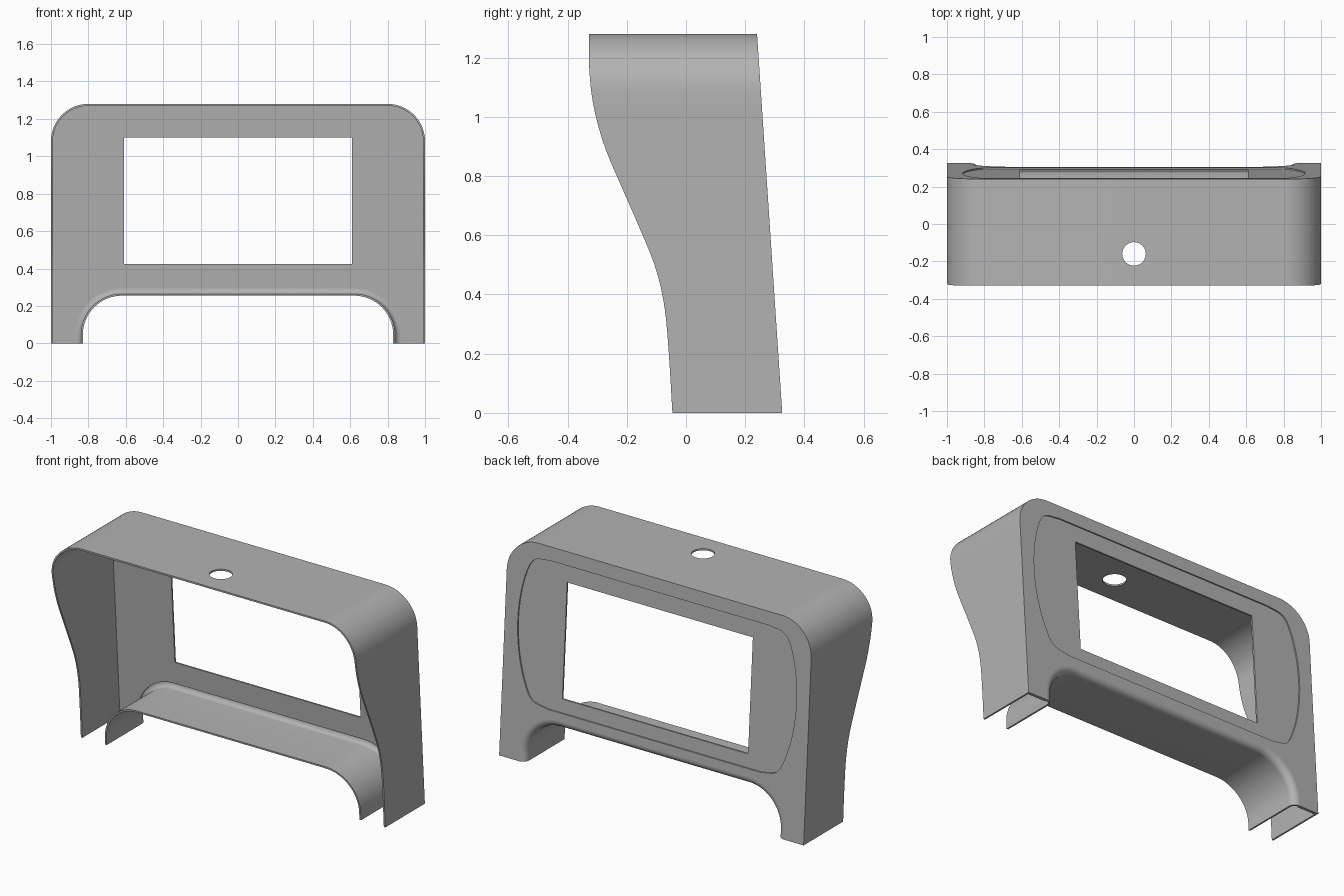
import bpy, bmesh, math
from mathutils import Vector

if "Cube" in bpy.data.objects:
    bpy.data.objects.remove(bpy.data.objects["Cube"])

grey = bpy.data.materials.new("plain grey")
grey.use_nodes = True
grey.diffuse_color = (0.45, 0.45, 0.45, 1)
grey.node_tree.nodes["Principled BSDF"].inputs["Base Color"].default_value = (0.45, 0.45, 0.45, 1)

WALL = 0.01      # shell thickness
FLARE = 0.04     # radius of the rounded lip around the lower arch
RECESS = 0.008   # depth of the shallow recess on the back


def smooth_path(points, steps):
    """Catmull-Rom curve through 2D points."""
    pts = [Vector(p) for p in points]
    pts = [2 * pts[0] - pts[1]] + pts + [2 * pts[-1] - pts[-2]]
    out = []
    for a, b, c, d in zip(pts, pts[1:], pts[2:], pts[3:]):
        for i in range(steps):
            t = i / steps
            out.append(0.5 * (2 * b + (c - a) * t + (2 * a - 5 * b + 4 * c - d) * t * t
                              + (3 * b - a - 3 * c + d) * t ** 3))
    return out + [pts[-2]]


# Side profile, as (z, y)
front_curve = smooth_path([(0, -.046), (.2, -.058), (.36, -.073), (.49, -.103), (.62, -.155),
                           (.76, -.216), (.9, -.275), (1.03, -.311), (1.15, -.326), (1.28, -.328)], 8)


def front_y(z):
    for a, b in zip(front_curve, front_curve[1:]):
        if z <= b.x:
            return a.y + (b.y - a.y) * (z - a.x) / (b.x - a.x)
    return front_curve[-1].y


def back_y(z):
    return 0.325 - 0.0664 * z


def arch(w, h, r, straight=1, corner=16):
    """Inverted U from the right foot over the top to the left foot, as (x, z)."""
    half = [(w, (h - r) * i / straight) for i in range(straight)]
    for i in range(corner + 1):
        a = math.pi / 2 * i / corner
        half.append((w - r + r * math.cos(a), h - r + r * math.sin(a)))
    return half + [(-x, z) for x, z in reversed(half)]


def finish(obj):
    obj.data.materials.append(grey)
    bpy.ops.object.select_all(action='DESELECT')
    obj.select_set(True)
    bpy.context.view_layer.objects.active = obj
    bpy.ops.object.shade_smooth_by_angle(angle=math.radians(30))
    return obj


def add_mesh(name, bm):
    bmesh.ops.recalc_face_normals(bm, faces=bm.faces)
    mesh = bpy.data.meshes.new(name)
    bm.to_mesh(mesh)
    bm.free()
    obj = bpy.data.objects.new(name, mesh)
    bpy.context.collection.objects.link(obj)
    return obj


def shell(name, rails):
    """Skin a closed ring of rails, each a list of 3D points of equal length."""
    bm = bmesh.new()
    grid = [[bm.verts.new(p) for p in rail] for rail in rails]
    for a, b in zip(grid, grid[1:] + grid[:1]):
        for i in range(len(a) - 1):
            bm.faces.new((a[i], a[i + 1], b[i + 1], b[i]))
    bm.faces.new([r[0] for r in grid])
    bm.faces.new([r[-1] for r in grid])
    return add_mesh(name, bm)


def plate(name, outline, hole, near, far):
    """Flat plate with a hole, leaning with the back, between two depths behind its face."""
    curve = bpy.data.curves.new(name, 'CURVE')
    curve.dimensions = '2D'
    curve.fill_mode = 'BOTH'
    curve.extrude = (far - near) / 2
    for loop in (outline, hole):
        spline = curve.splines.new('POLY')
        spline.points.add(len(loop) - 1)
        for p, (x, z) in zip(spline.points, loop):
            p.co = (x, z, 0, 1)
        spline.use_cyclic_u = True
    temp = bpy.data.objects.new(name + " outline", curve)
    bpy.context.collection.objects.link(temp)
    bpy.context.view_layer.update()
    mesh = bpy.data.meshes.new_from_object(temp.evaluated_get(bpy.context.evaluated_depsgraph_get()))
    bpy.data.objects.remove(temp)
    bm = bmesh.new()
    bm.from_mesh(mesh)
    bmesh.ops.remove_doubles(bm, verts=bm.verts, dist=0.0001)
    for v in bm.verts:
        x, z, t = v.co
        v.co = (x, back_y(z) - (near + far) / 2 - t, z)
    return finish(add_mesh(name, bm))


# Outer wrap: top and both sides as one thin bent sheet
outer = arch(1, 1.28, .2, 28)
inner = arch(1 - WALL, 1.28 - WALL, .2 - WALL, 28)
wrap = shell("outer_wrap", [
    [(x, front_y(z), z) for x, z in outer], [(x, back_y(z), z) for x, z in outer],
    [(x, back_y(z), z) for x, z in inner], [(x, front_y(z), z) for x, z in inner]])

# Round hole through the top
bpy.ops.mesh.primitive_cylinder_add(vertices=48, radius=.063, depth=.2, location=(0, -.16, 1.275))
cutter = bpy.context.object
cutter.hide_render = True
cut = wrap.modifiers.new("top hole", 'BOOLEAN')
cut.operation = 'DIFFERENCE'
cut.solver = 'EXACT'
cut.object = cutter
bpy.context.view_layer.objects.active = wrap
bpy.ops.object.modifier_apply(modifier=cut.name)
bpy.data.objects.remove(cutter)
finish(wrap)


# Lower arch: thin sheet that flares into the back panel
def arch_rail(offset, depth=None):
    path = arch(.83 + offset, .255 + offset, .21 + offset, 4)
    return [(x, front_y(z) if depth is None else back_y(z) - depth, z) for x, z in path]


def flare_rails(radius):
    rails = []
    for i in range(9):
        a = math.pi / 2 * i / 8
        rails.append(arch_rail(FLARE - radius * math.cos(a), FLARE - radius * math.sin(a)))
    return rails


finish(shell("lower_arch", [arch_rail(0)] + flare_rails(FLARE)
             + flare_rails(FLARE - WALL)[::-1] + [arch_rail(WALL)]))

# Back panel in two layers: a window in the front layer, a wider recess in the rear one
lip = arch(.83 + FLARE, .255 + FLARE, .21 + FLARE, 4)
panel_outline = inner + lip[::-1]
window = [(-.61, .425), (.61, .425), (.61, 1.1), (-.61, 1.1)]
side = smooth_path([(.72, 1.2), (.82, 1.18), (.87, 1.1), (.905, .95), (.915, .78),
                    (.895, .6), (.85, .45), (.80, .37), (.70, .345)], 5)
recess = [(p.x, p.y) for p in side] + [(-p.x, p.y) for p in reversed(side)]
plate("back_panel", panel_outline, window, RECESS, RECESS + WALL)
plate("recess_border", panel_outline, recess, 0, RECESS)
